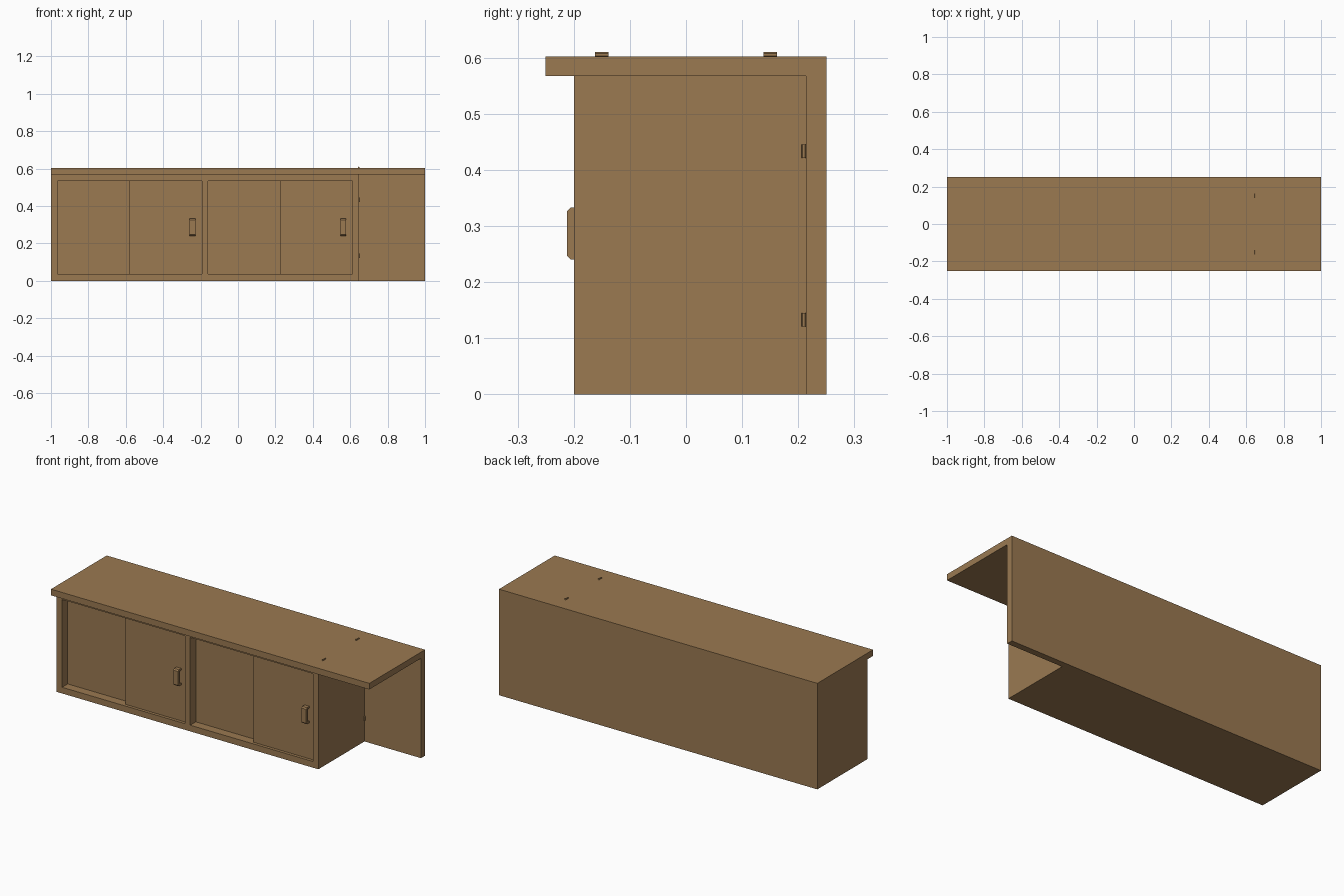
import bpy
import bmesh
from math import radians
from mathutils import Vector, Matrix

if "Cube" in bpy.data.objects:
    bpy.data.objects.remove(bpy.data.objects["Cube"], do_unlink=True)

wood = bpy.data.materials.new("warm_brown_wood")
wood.use_nodes = True
wood.diffuse_color = (0.325, 0.192, 0.083, 1)
wood.node_tree.nodes["Principled BSDF"].inputs["Base Color"].default_value = wood.diffuse_color


def finish(name, bm):
    bmesh.ops.recalc_face_normals(bm, faces=bm.faces)
    mesh = bpy.data.meshes.new(name)
    bm.to_mesh(mesh)
    bm.free()
    mesh.materials.append(wood)
    obj = bpy.data.objects.new(name, mesh)
    bpy.context.scene.collection.objects.link(obj)
    return obj


def box(name, x, y, z):
    bm = bmesh.new()
    size = Vector((x[1] - x[0], y[1] - y[0], z[1] - z[0]))
    middle = Vector((sum(x), sum(y), sum(z))) / 2
    bmesh.ops.create_cube(bm, size=1, matrix=Matrix.Translation(middle) @ Matrix.Diagonal(size).to_4x4())
    return finish(name, bm)


def extrude_x(name, profile, x0, x1):
    """Extrude a closed (y, z) outline along x."""
    bm = bmesh.new()
    face = bm.faces.new([bm.verts.new((x0, y, z)) for y, z in profile])
    new = bmesh.ops.extrude_face_region(bm, geom=[face])["geom"]
    moved = [v for v in new if isinstance(v, bmesh.types.BMVert)]
    bmesh.ops.translate(bm, verts=moved, vec=(x1 - x0, 0, 0))
    return finish(name, bm)


def barrel(name, centre, turn):
    """Small hexagonal hinge barrel."""
    bm = bmesh.new()
    bmesh.ops.create_cone(bm, cap_ends=True, segments=6, radius1=0.0045, radius2=0.0045,
                          depth=0.024, matrix=Matrix.Translation(centre) @ turn)
    return finish(name, bm)


FRONT, BACK, UNDER, TOP = -0.2, 0.214, 0.567, 0.602
END = 0.645
BAYS = {"right": (-0.965, -0.193), "left": (-0.16, 0.612)}
LOW, HIGH = 0.035, 0.533

# Worktop and full-width back panel in one L-shaped piece
extrude_x("worktop_and_back", [(-0.25, TOP), (0.25, TOP), (0.25, 0), (BACK, 0),
                               (BACK, UNDER), (-0.25, UNDER)], -1, 1)

# Cabinet carcass with two bays cut out
carcass = box("cabinet_carcass", (-1, END), (FRONT, BACK), (0, UNDER))
for side, bay in BAYS.items():
    cutter = box("bay_cutter", bay, (-0.3, 0.3), (LOW, HIGH))
    cutter.hide_render = True
    cut = carcass.modifiers.new("bay", "BOOLEAN")
    cut.operation = "DIFFERENCE"
    cut.solver = "EXACT"
    cut.object = cutter
    bpy.context.view_layer.objects.active = carcass
    bpy.ops.object.modifier_apply(modifier=cut.name)
    bpy.data.objects.remove(cutter, do_unlink=True)

# Sliding doors on two tracks, with a pull on each front door
for side, (x0, x1) in BAYS.items():
    middle = (x0 + x1) / 2
    box(side + "_rear_door", (x0, middle + 0.03), (-0.15, -0.117), (LOW, HIGH))
    box(side + "_front_door", (middle, x1), (-0.183, -0.15), (LOW, HIGH))
    pull = [(-0.183, 0.24), (-0.205, 0.24), (-0.212, 0.247), (-0.212, 0.326),
            (-0.205, 0.333), (-0.183, 0.333), (-0.183, 0.323), (-0.2, 0.323),
            (-0.2, 0.25), (-0.183, 0.25)]
    extrude_x(side + "_door_pull", pull, x1 - 0.065, x1 - 0.035)

# Hinge barrels on the worktop and in the rear corner
for y in (-0.15, 0.15):
    barrel("worktop_hinge", (END, y, TOP + 0.0035), Matrix.Rotation(radians(90), 4, "X"))
for z in (0.133, 0.433):
    barrel("back_hinge", (END + 0.0035, 0.21, z), Matrix.Identity(4))
